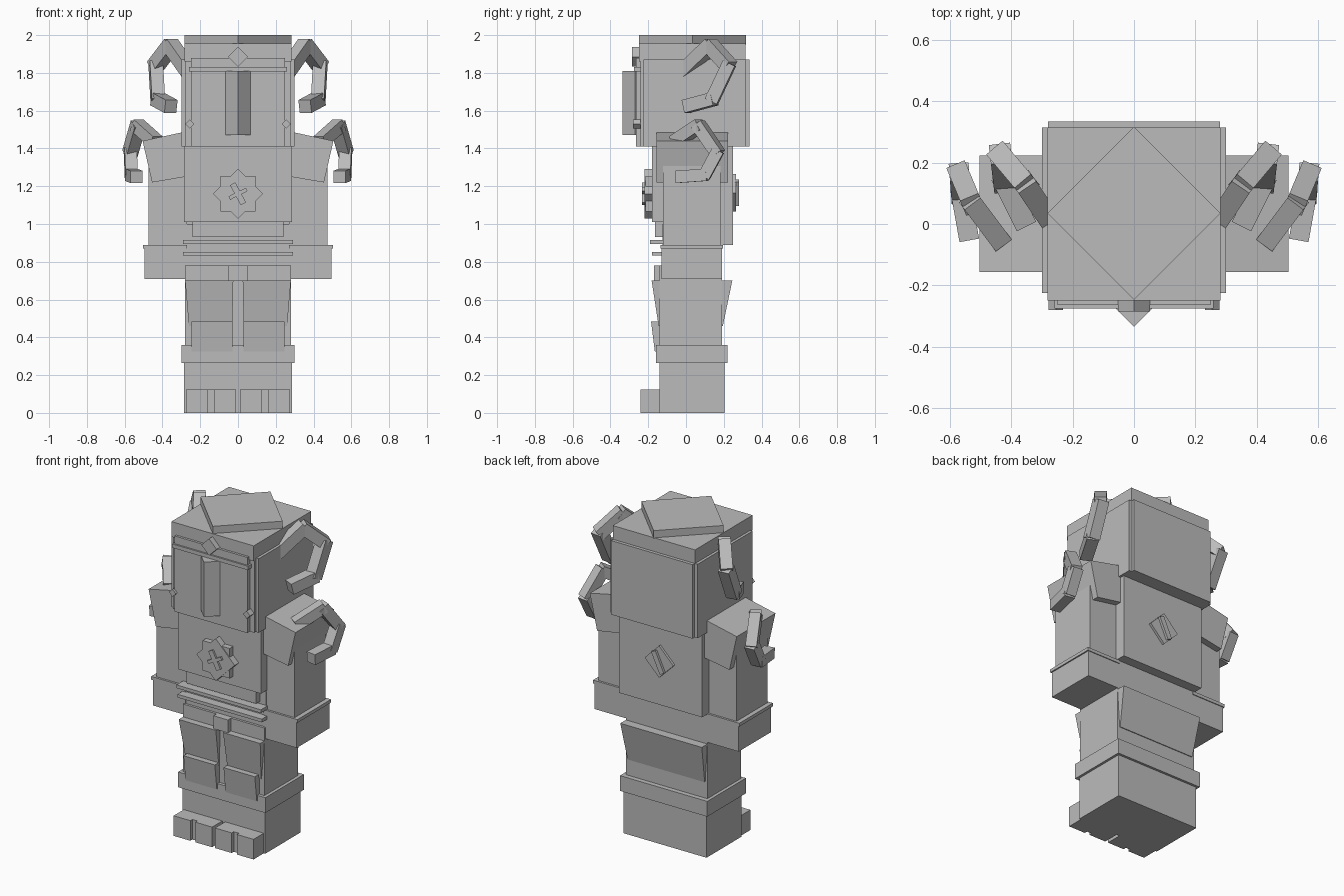
import bpy, bmesh, math
from mathutils import Vector, Matrix

cube = bpy.data.objects.get("Cube")
if cube:
    bpy.data.objects.remove(cube, do_unlink=True)

GREY = (0.5, 0.5, 0.5, 1)
stone = bpy.data.materials.new("stone_grey")
stone.use_nodes = True
stone.diffuse_color = GREY
stone.node_tree.nodes["Principled BSDF"].inputs["Base Color"].default_value = GREY


def finish(name, bm):
    bmesh.ops.recalc_face_normals(bm, faces=bm.faces)
    mesh = bpy.data.meshes.new(name)
    bm.to_mesh(mesh)
    bm.free()
    mesh.materials.append(stone)
    obj = bpy.data.objects.new(name, mesh)
    bpy.context.collection.objects.link(obj)
    return obj


def box(name, x, y, z, spin=None):
    """Box from ranges, optionally spun about its centre: spin = (degrees, axis)."""
    bm = bmesh.new()
    bmesh.ops.create_cube(bm, size=1)
    size = [b - a for a, b in (x, y, z)]
    mid = Vector([(a + b) / 2 for a, b in (x, y, z)])
    turn = Matrix.Rotation(math.radians(spin[0]), 4, spin[1]) if spin else Matrix()
    bm.transform(Matrix.Translation(mid) @ turn @ Matrix.Diagonal((*size, 1)))
    return finish(name, bm)


def tile(name, x, z, half, y, angle):
    """Square plate facing front or back, turned by angle."""
    return box(name, (x - half, x + half), y, (z - half, z + half), (angle, 'Y'))


def frustum(name, top, bottom):
    """Solid between two rectangles (x0, x1, y0, y1, z)."""
    bm = bmesh.new()
    rings = []
    for x0, x1, y0, y1, z in (top, bottom):
        rings.append([bm.verts.new((x, y, z)) for x, y in ((x0, y0), (x1, y0), (x1, y1), (x0, y1))])
    for ring in rings:
        bm.faces.new(ring)
    for i in range(4):
        j = (i + 1) % 4
        bm.faces.new((rings[0][i], rings[0][j], rings[1][j], rings[1][i]))
    return finish(name, bm)


def prism(name, points, y):
    """Front outline (x, z) pushed through the y range."""
    bm = bmesh.new()
    face = bm.faces.new([bm.verts.new((px, y[0], pz)) for px, pz in points])
    new = bmesh.ops.extrude_face_region(bm, geom=[face])["geom"]
    verts = [v for v in new if isinstance(v, bmesh.types.BMVert)]
    bmesh.ops.translate(bm, verts=verts, vec=(0, y[1] - y[0], 0))
    return finish(name, bm)


def horn(name, path, side, width):
    """Chain of square bars along a path."""
    bm = bmesh.new()
    pts = [Vector((side * px, py, pz)) for px, py, pz in path]
    for a, b in zip(pts, pts[1:]):
        d = b - a
        made = bmesh.ops.create_cube(bm, size=1)["verts"]
        m = (Matrix.Translation((a + b) / 2) @ d.to_track_quat('Z', 'Y').to_matrix().to_4x4()
             @ Matrix.Diagonal((width, width, d.length + width * 0.35, 1)))
        bmesh.ops.transform(bm, matrix=m, verts=made)
    return finish(name, bm)


def span(half):
    return (-half, half)


# Boots and legs
box("boots", span(0.285), (-0.14, 0.205), (0, 0.27))
box("boot_cuff", span(0.30), (-0.16, 0.22), (0.265, 0.36))
box("legs", span(0.28), (-0.14, 0.19), (0.3, 0.78))
frustum("rear_skirt", (-0.28, 0.28, 0.1, 0.245, 0.70), (-0.265, 0.265, 0.1, 0.195, 0.46))

# Belt and waist
box("buckle", span(0.05), (-0.17, -0.13), (0.70, 0.78))
box("waist", span(0.28), (-0.125, 0.19), (0.75, 1.0))
box("belt_lower", span(0.29), (-0.18, -0.12), (0.833, 0.853))
box("belt_upper", span(0.29), (-0.19, -0.12), (0.895, 0.915))

# Torso
box("torso", span(0.285), (-0.18, 0.2), (1.01, 1.42))
box("torso_hem", span(0.24), (-0.165, 0.2), (0.93, 1.02))
box("back_plate", span(0.285), (0.15, 0.25), (0.89, 1.41))

# Chest star and bolt
tile("star_square", 0, 1.16, 0.093, (-0.215, -0.17), 0)
tile("star_diamond", 0, 1.16, 0.093, (-0.22, -0.17), 45)
box("bolt_bar", span(0.016), (-0.232, -0.21), (1.1, 1.22), (-28, 'Y'))
for s in (-1, 1):
    box("bolt_arm", (s * 0.025 - 0.024, s * 0.025 + 0.024), (-0.232, -0.21),
        (1.15 + s * 0.012, 1.17 + s * 0.012), (-28, 'Y'))

# Back badge
tile("badge", 0, 1.165, 0.07, (0.24, 0.265), 45)
box("badge_bar", span(0.016), (0.26, 0.28), (1.095, 1.235), (25, 'Y'))

# Head
box("head_sides", span(0.30), (-0.225, 0.315), (1.41, 1.87))
box("head_core", span(0.28), (-0.24, 0.335), (1.41, 1.87))
box("head_cap", span(0.283), (-0.25, 0.315), (1.86, 1.955))
box("face_plate", span(0.25), (-0.265, -0.2), (1.41, 1.88))
box("brow", span(0.26), (-0.275, -0.23), (1.808, 1.832))
box("crown_slab", span(0.2), (-0.165, 0.235), (1.95, 2.0), (45, 'Z'))
box("nose", span(0.046), (-0.316, -0.224), (1.47, 1.81), (45, 'Z'))
tile("forehead_gem", 0, 1.885, 0.037, (-0.285, -0.24), 45)

# Mirrored parts
head_path = [(0.26, -0.01, 1.81), (0.355, 0.13, 1.945), (0.435, 0.225, 1.84),
             (0.425, 0.14, 1.66), (0.36, 0.01, 1.625)]
shoulder_path = [(0.44, -0.05, 1.44), (0.53, 0.07, 1.52), (0.57, 0.165, 1.38),
                 (0.565, 0.1, 1.26), (0.54, -0.04, 1.25)]
for s, side in ((1, "left"), (-1, "right")):
    def sx(a, b):
        return tuple(sorted((s * a, s * b)))

    # Toes with a shallow groove between them
    box(side + "_toe_web", sx(0.01, 0.27), (-0.22, -0.13), (0, 0.125))
    box(side + "_inner_toe", sx(0.01, 0.125), (-0.24, -0.13), (0, 0.125))
    box(side + "_outer_toe", sx(0.16, 0.275), (-0.24, -0.13), (0, 0.125))

    # Leg armour
    frustum(side + "_thigh_plate", (*sx(0.025, 0.28), -0.182, -0.1, 0.70),
            (*sx(0.03, 0.26), -0.145, -0.1, 0.46))
    frustum(side + "_knee_plate", (*sx(0.03, 0.245), -0.185, -0.1, 0.485),
            (*sx(0.03, 0.245), -0.165, -0.1, 0.325))

    # Arm, cuff and shoulder
    box(side + "_arm", sx(0.27, 0.475), (-0.122, 0.182), (0.8, 1.4))
    box(side + "_cuff", sx(0.27, 0.495), (-0.13, 0.19), (0.71, 0.875))
    box(side + "_cuff_lip", sx(0.27, 0.503), (-0.135, 0.195), (0.87, 0.89))
    prism(side + "_shoulder", [(s * a, b) for a, b in
          ((0.505, 1.44), (0.25, 1.495), (0.25, 1.255), (0.455, 1.22))], (-0.157, 0.223))

    # Face stud and horns
    tile(side + "_face_stud", s * 0.255, 1.53, 0.017, (-0.28, -0.22), 45)
    horn(side + "_head_horn", head_path, s, 0.07)
    horn(side + "_shoulder_horn", shoulder_path, s, 0.065)
